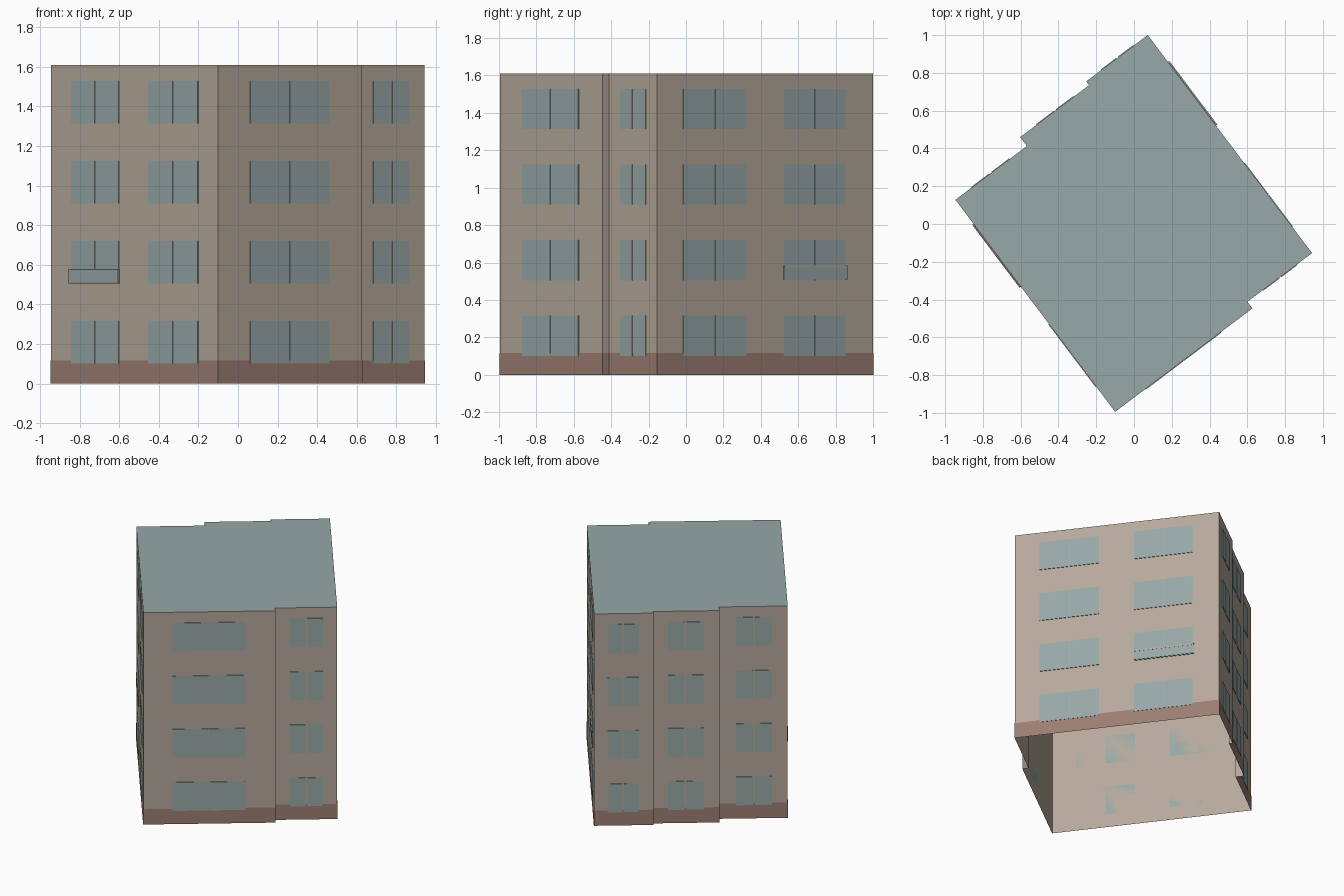
import bpy
import bmesh
from math import radians
from mathutils import Vector

old = bpy.data.objects.get("Cube")
if old:
    bpy.data.objects.remove(old, do_unlink=True)

TURN = radians(37)      # the block stands turned on its plot
HEIGHT = 1.61
PLINTH = 0.116


def material(name, rgb):
    lin = [((c / 255 + 0.055) / 1.055) ** 2.4 for c in rgb] + [1]
    m = bpy.data.materials.new(name)
    m.use_nodes = True
    m.diffuse_color = lin
    m.node_tree.nodes["Principled BSDF"].inputs["Base Color"].default_value = lin
    return m


WALL = material("beige_render", (181, 169, 155))
TEAL = material("grey_teal", (151, 168, 167))
BROWN = material("brown_plinth", (156, 126, 114))


def finish(name, bm, *mats):
    mesh = bpy.data.meshes.new(name)
    bm.to_mesh(mesh)
    bm.free()
    for m in mats:
        mesh.materials.append(m)
    obj = bpy.data.objects.new(name, mesh)
    obj.rotation_euler.z = TURN
    bpy.context.collection.objects.link(obj)
    return obj


# Footprint, counter-clockwise, in the building's own axes
LEFT, RIGHT = -0.678, 0.66
FRONT, FRONT_IN = -0.734, -0.69
BACKS = (0.755, 0.73, 0.671)
outline = [Vector(p) for p in (
    (LEFT, FRONT), (0.232, FRONT), (0.232, FRONT_IN), (RIGHT, FRONT_IN),
    (RIGHT, BACKS[0]), (0.252, BACKS[0]), (0.252, BACKS[1]),
    (-0.205, BACKS[1]), (-0.205, BACKS[2]), (LEFT, BACKS[2]))]


def offset(points, d):
    """Push a right-angled outline outwards by d."""
    result = []
    for i, p in enumerate(points):
        a = (p - points[i - 1]).normalized()
        b = (points[(i + 1) % len(points)] - p).normalized()
        result.append(p + d * Vector((a.y + b.y, -a.x - b.x)))
    return result


def shell(name, points, top, mats, roof=False):
    """Upright walls around an outline, open below."""
    bm = bmesh.new()
    low = [bm.verts.new((p.x, p.y, 0)) for p in points]
    high = [bm.verts.new((p.x, p.y, top)) for p in points]
    for i in range(len(points)):
        j = (i + 1) % len(points)
        bm.faces.new((low[i], low[j], high[j], high[i]))
    if roof:
        bm.faces.new(high).material_index = 1
    return finish(name, bm, *mats)


shell("walls_and_roof", outline, HEIGHT, (WALL, TEAL), roof=True)
shell("plinth", offset(outline, 0.002), PLINTH, (BROWN,))


def add_plate(bm, axis, at, side, span, z, depth):
    """Thin plate on a wall: axis is the wall normal, side its direction."""
    lo, hi = span
    mid = at + side * depth / 2
    centre = [(lo + hi) / 2] * 2 + [(z[0] + z[1]) / 2]
    size = [hi - lo] * 2 + [z[1] - z[0]]
    centre[axis], size[axis] = mid, depth
    cube = bmesh.ops.create_cube(bm, size=1)["verts"]
    for v in cube:
        v.co = Vector(c + s * k for c, s, k in zip(centre, size, v.co))


# Windows: wall name, normal axis, wall position, side, spans, seam width
window_walls = (
    ("left", 0, LEFT, -1, ((0.098, 0.497), (-0.567, -0.151)), 0.004),
    ("right", 0, RIGHT, 1, ((0.154, 0.567), (-0.516, -0.096)), 0.004),
    ("front_wide", 1, FRONT, -1, ((-0.478, 0.022),), 0.004),
    ("front_narrow", 1, FRONT_IN, -1, ((0.335, 0.561),), 0.012),
    ("back_near", 1, BACKS[0], 1, ((0.352, 0.568),), 0.014),
    ("back_middle", 1, BACKS[1], 1, ((-0.096, 0.151),), 0.014),
    ("back_far", 1, BACKS[2], 1, ((-0.57, -0.32),), 0.014),
)
for name, axis, at, side, spans, seam in window_walls:
    bm = bmesh.new()
    for storey in range(4):
        z0 = 0.101 + 0.404 * storey
        for lo, hi in spans:
            mid = (lo + hi) / 2
            for pane in ((lo, mid - seam / 2), (mid + seam / 2, hi)):
                add_plate(bm, axis, at, side, pane, (z0, z0 + 0.216), 0.004)
    finish(name + "_windows", bm, TEAL)

# Shallow balcony fronts on the second storey
for name, at, side, (lo, hi) in (("left", LEFT, -1, (0.095, 0.512)),
                                 ("right", RIGHT, 1, (0.154, 0.577))):
    bm = bmesh.new()
    add_plate(bm, 0, at, side, (lo, hi), (0.508, 0.574), 0.008)
    finish(name + "_balcony_panel", bm, TEAL)
    bm = bmesh.new()
    if side > 0:
        add_plate(bm, 0, at, side, (lo, hi), (0.574, 0.585), 0.009)
    else:
        for z in (0.505, 0.574):
            add_plate(bm, 0, at, side, (lo, hi), (z, z + 0.005), 0.009)
        for edge in (lo, hi - 0.005):
            add_plate(bm, 0, at, side, (edge, edge + 0.005), (0.51, 0.574), 0.009)
    finish(name + "_balcony_rail", bm, WALL if side > 0 else BROWN)
